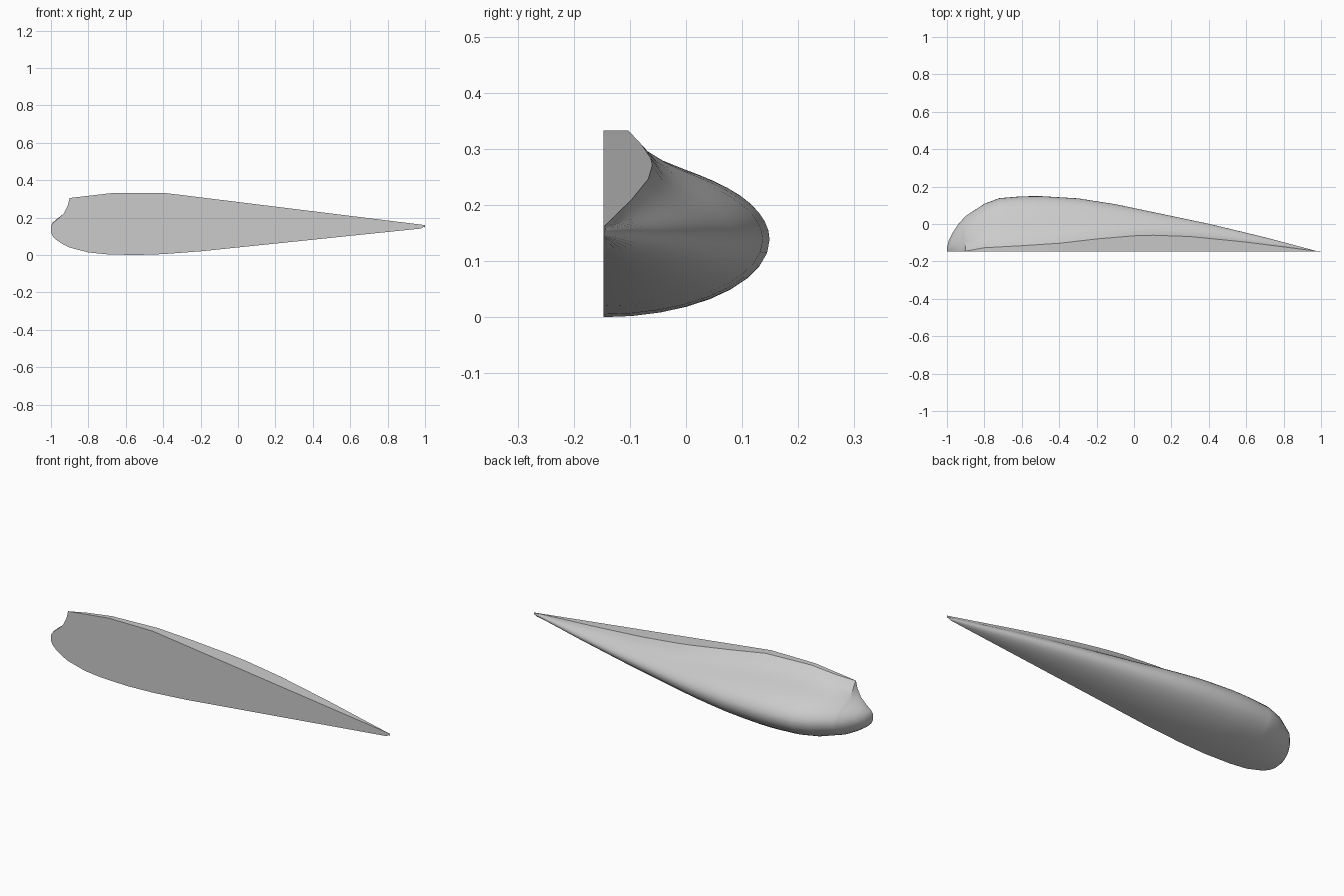
import bpy
import bmesh
import math

cube = bpy.data.objects.get("Cube")
if cube:
    bpy.data.objects.remove(cube, do_unlink=True)

FRONT = -0.147

# Guide curves along the length, as (x, value)
BELLY = [(-1, .12), (-.99, .1), (-.97, .08), (-.94, .06), (-.9, .04), (-.8, .014),
         (-.7, .004), (-.55, 0), (-.4, .005), (-.2, .02), (.98, .142), (1, .155)]
CREST = [(-1, .155), (-.99, .17), (-.96, .195), (-.93, .225), (-.91, .265), (-.9, .305),
         (-.66, .333), (-.4, .333), (1, .16)]
DEPTH = [(-1, .02), (-.99, .06), (-.97, .1), (-.94, .145), (-.9, .19), (-.8, .255),
         (-.72, .285), (-.6, .295), (-.5, .296), (-.3, .284), (-.1, .253), (.2, .19),
         (.4, .148), (.7, .076), (.97, .004), (1, .001)]
LEDGE = [(-1, 0), (-.9, .002), (-.8, .02), (-.6, .031), (-.4, .044), (-.2, .067),
         (0, .084), (.1, .087), (.3, .08), (.6, .05), (.97, .003), (1, 0)]


def sample(curve, x):
    """Read a guide curve at x."""
    for (xa, a), (xb, b) in zip(curve, curve[1:]):
        if x <= xb:
            return a + (b - a) * (x - xa) / (xb - xa)
    return curve[-1][1]


def section(x, lower=9, upper=12):
    """Half-oval section with a concave sweep up to a flat ledge."""
    depth, crest = sample(DEPTH, x), sample(CREST, x)
    ledge = min(sample(LEDGE, x), depth * 0.9)
    middle = 0.138 + 0.013 * max(0, x)
    height = middle - sample(BELLY, x)
    end = math.acos(ledge / depth)
    lift = crest - middle - height * math.sin(end)
    reach = 0.16 * depth
    points = []
    for i in range(lower):
        a = math.pi / 2 * (i / lower - 1)
        points.append((x, FRONT + depth * math.cos(a), middle + height * math.sin(a)))
    for i in range(upper + 1):
        a = end * i / upper
        out = depth * math.cos(a)
        rise = lift * math.exp((ledge - out) / reach) * math.sin(a) / math.sin(end)
        points.append((x, FRONT + out, middle + height * math.sin(a) + rise))
    points.append((x, FRONT, crest))
    return points


# Loft the sections into one closed body
stations = sorted({x for c in (BELLY, CREST, DEPTH, LEDGE) for x, _ in c})
bm = bmesh.new()
rings = [[bm.verts.new(p) for p in section(x)] for x in stations]
for r, s in zip(rings, rings[1:]):
    for i in range(len(r)):
        j = (i + 1) % len(r)
        bm.faces.new((r[i], r[j], s[j], s[i]))
bm.faces.new(rings[0])
bm.faces.new(rings[-1])
bmesh.ops.remove_doubles(bm, verts=bm.verts, dist=0.0004)
bmesh.ops.recalc_face_normals(bm, faces=bm.faces)
mesh = bpy.data.meshes.new("teardrop_half_body")
bm.to_mesh(mesh)
bm.free()
body = bpy.data.objects.new("teardrop_half_body", mesh)
bpy.context.collection.objects.link(body)

# Plain grey finish
grey = bpy.data.materials.new("plain_grey")
grey.use_nodes = True
colour = (0.6, 0.6, 0.6, 1)
grey.diffuse_color = colour
grey.node_tree.nodes["Principled BSDF"].inputs["Base Color"].default_value = colour
mesh.materials.append(grey)

# Smooth the rounded skin, keep the ledge and flat front crisp
bpy.ops.object.select_all(action="DESELECT")
body.select_set(True)
bpy.context.view_layer.objects.active = body
bpy.ops.object.shade_smooth_by_angle(angle=math.radians(30))
